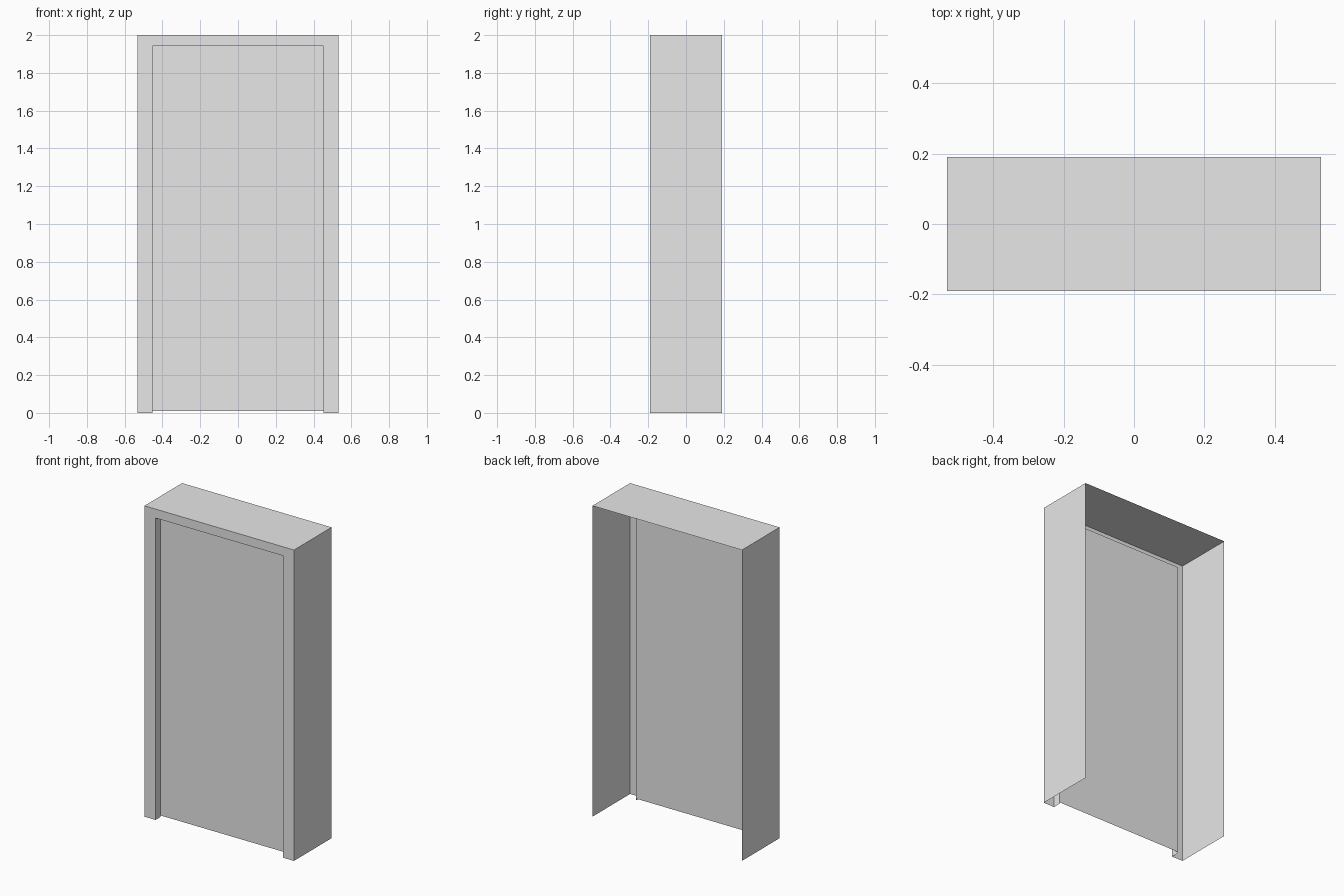
import bpy
import bmesh

cube = bpy.data.objects.get("Cube")
if cube:
    bpy.data.objects.remove(cube, do_unlink=True)

# Sizes
HALF_W, HEIGHT, HALF_D = 0.532, 2.0, 0.191
OPEN_W, OPEN_H = 0.453, 1.942
FRONT, BACK = -HALF_D, HALF_D
DOOR_Y, DOOR_GAP = FRONT + 0.05, 0.01

# One plain grey for everything
grey = bpy.data.materials.new("plain_grey")
grey.use_nodes = True
grey.diffuse_color = (0.8, 0.8, 0.8, 1)
grey.node_tree.nodes["Principled BSDF"].inputs["Base Color"].default_value = (0.8, 0.8, 0.8, 1)


def arch(half_w, height, y):
    """Upside-down U path, from the foot at -x to the foot at +x."""
    return [(-half_w, y, 0), (-half_w, y, height), (half_w, y, height), (half_w, y, 0)]


def sheet(name, path_a, path_b):
    """Thin surface stretched between two paths of equal length."""
    bm = bmesh.new()
    a = [bm.verts.new(p) for p in path_a]
    b = [bm.verts.new(p) for p in path_b]
    for i in range(len(a) - 1):
        bm.faces.new((a[i], a[i + 1], b[i + 1], b[i]))
    mesh = bpy.data.meshes.new(name)
    bm.to_mesh(mesh)
    bm.free()
    mesh.materials.append(grey)
    obj = bpy.data.objects.new(name, mesh)
    bpy.context.collection.objects.link(obj)
    return obj


# Outer sides and top, open at the back and below
sheet("outer_casing", arch(HALF_W, HEIGHT, FRONT), arch(HALF_W, HEIGHT, BACK))

# Flat frame face around the opening
sheet("frame_face", arch(OPEN_W, OPEN_H, FRONT), arch(HALF_W, HEIGHT, FRONT))

# Short reveal running from the frame face back to the door
sheet("door_reveal", arch(OPEN_W, OPEN_H, DOOR_Y), arch(OPEN_W, OPEN_H, FRONT))

# Recessed door leaf, just clear of the floor
right_edge, left_edge = ([(x, DOOR_Y, z) for z in (DOOR_GAP, OPEN_H)] for x in (OPEN_W, -OPEN_W))
sheet("door_leaf", right_edge, left_edge)
